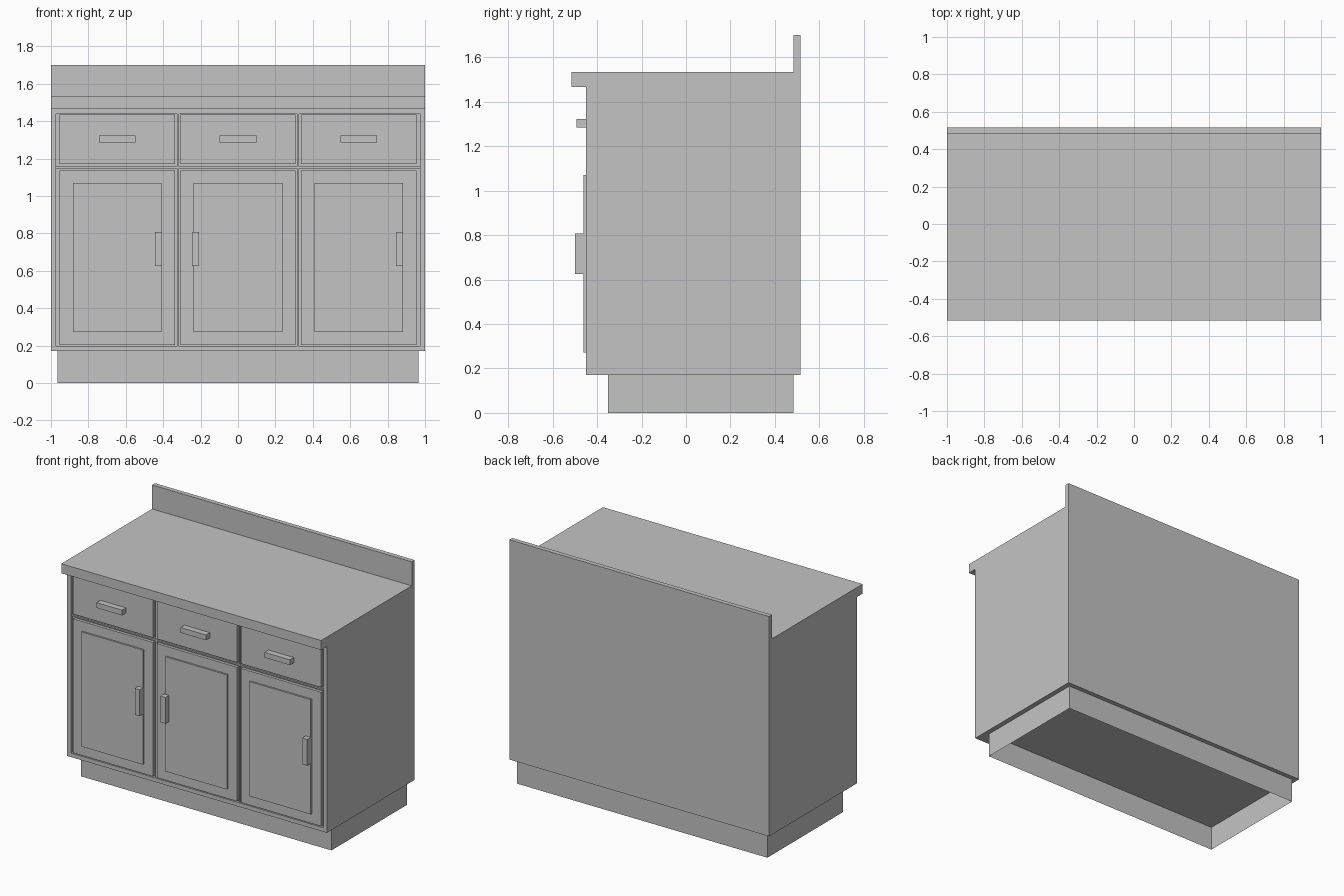
import bpy, bmesh
from mathutils import Vector

if "Cube" in bpy.data.objects:
    bpy.data.objects.remove(bpy.data.objects["Cube"])

grey = bpy.data.materials.new("cabinet grey")
grey.diffuse_color = (0.55, 0.55, 0.55, 1)
grey.use_nodes = True
grey.node_tree.nodes["Principled BSDF"].inputs["Base Color"].default_value = grey.diffuse_color


def finish(name, bm):
    bmesh.ops.recalc_face_normals(bm, faces=bm.faces)
    mesh = bpy.data.meshes.new(name)
    bm.to_mesh(mesh)
    bm.free()
    mesh.materials.append(grey)
    obj = bpy.data.objects.new(name, mesh)
    bpy.context.collection.objects.link(obj)
    return obj


def box(name, x, y, z, drop=()):
    """Box from (min, max) ranges; drop lists the z directions left open."""
    bm = bmesh.new()
    bmesh.ops.create_cube(bm, size=1)
    for v in bm.verts:
        v.co = Vector([r[0] if c < 0 else r[1] for c, r in zip(v.co, (x, y, z))])
    bm.normal_update()
    gone = [f for f in bm.faces if round(f.normal.z) in drop]
    if gone:
        bmesh.ops.delete(bm, geom=gone, context='FACES_ONLY')
    return finish(name, bm)


FRONT, BACK = -0.45, 0.515
RECESS = FRONT + 0.02

# Carcass, worktop and splashback share one side profile (y, z)
profile = [(FRONT, 0.17), (BACK, 0.17), (BACK, 1.70), (0.483, 1.70),
           (0.483, 1.533), (-0.515, 1.533), (-0.515, 1.467), (FRONT, 1.467)]
bm = bmesh.new()
side = bm.faces.new([bm.verts.new((-1, y, z)) for y, z in profile])
ext = bmesh.ops.extrude_face_region(bm, geom=[side], use_keep_orig=True)
bmesh.ops.translate(bm, vec=(2, 0, 0),
                    verts=[g for g in ext["geom"] if isinstance(g, bmesh.types.BMVert)])
bmesh.ops.recalc_face_normals(bm, faces=bm.faces)

# Sink the front opening behind a narrow face frame
front = [f for f in bm.faces if all(abs(v.co.y - FRONT) < 1e-4 for v in f.verts)]
bmesh.ops.inset_individual(bm, faces=front, thickness=0.028, use_even_offset=True)
sunk = bmesh.ops.extrude_discrete_faces(bm, faces=front)["faces"]
bmesh.ops.translate(bm, vec=(0, RECESS - FRONT, 0), verts=sunk[0].verts)
finish("cabinet_body", bm)

# Toe-kick plinth, a thin shell open underneath
box("plinth", (-0.965, 0.965), (-0.35, 0.483), (0, 0.17), drop=(-1, 1))

# Dividers set back in the gaps between fronts
for i, x in enumerate((-0.321, 0.321)):
    box(f"divider_{i + 1}", (x - 0.005, x + 0.005), (-0.442, RECESS), (0.198, 1.439))
box("middle_rail", (-0.972, 0.972), (-0.441, RECESS), (1.147, 1.157))

# Drawers and doors: left edge, right edge, door handle centre
bays = [(-0.955, -0.338, -0.426), (-0.308, 0.308, -0.227), (0.338, 0.955, 0.864)]
for i, (x0, x1, hx) in enumerate(bays, 1):
    mid = (x0 + x1) / 2
    box(f"drawer_{i}", (x0, x1), (FRONT, RECESS), (1.17, 1.435))
    box(f"drawer_handle_{i}", (mid - 0.098, mid + 0.098), (-0.492, FRONT), (1.285, 1.322))
    box(f"door_{i}", (x0, x1), (FRONT, RECESS), (0.204, 1.137))
    box(f"door_panel_{i}", (mid - 0.237, mid + 0.237), (-0.462, FRONT), (0.272, 1.07))
    box(f"door_handle_{i}", (hx - 0.019, hx + 0.019), (-0.5, FRONT), (0.625, 0.808))
